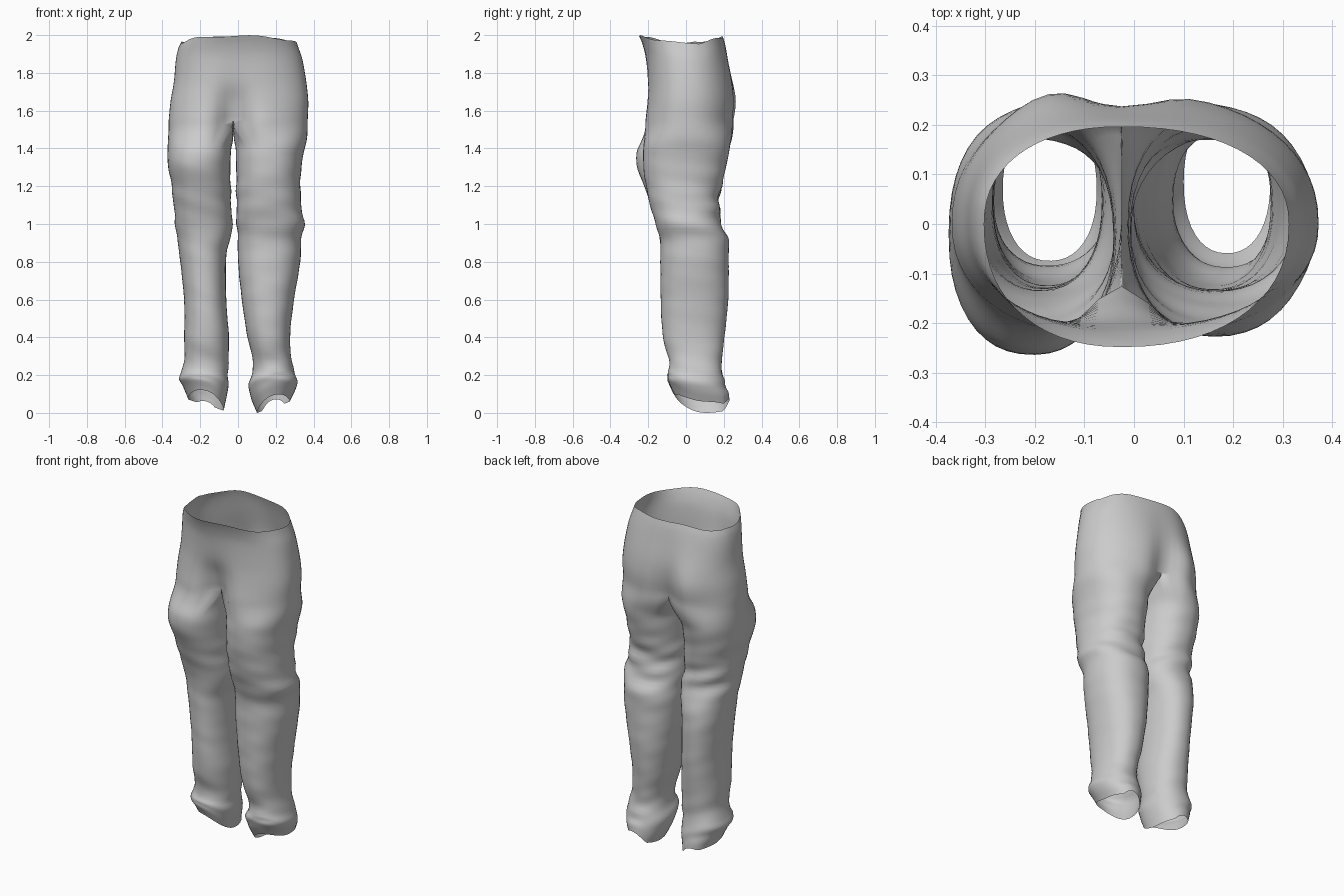
import bpy, bmesh
from math import sin, cos, pi, exp, radians, copysign

if "Cube" in bpy.data.objects:
    bpy.data.objects.remove(bpy.data.objects["Cube"])

H, B = 30, 12          # segments: half of the seat ring, crotch bridge
CROTCH = 1.55

# seat profile: z, left x, right x, front y, back y, front pinch, back pinch
SEAT = [(1.55, -.367, .369, -.232, .262, .46, .22),
        (1.65, -.357, .372, -.217, .266, .28, .14),
        (1.75, -.340, .362, -.210, .254, .08, .07),
        (1.90, -.328, .340, -.216, .222, 0, .02),
        (1.97, -.315, .320, -.235, .205, 0, 0),
        (2.00, -.302, .312, -.248, .196, 0, 0)]

# leg profiles: z, left x, right x, front y, back y
LEFT = [(0, -.265, -.075, -.075, .215), (.10, -.292, -.055, -.10, .21),
        (.17, -.316, -.05, -.10, .20), (.26, -.287, -.05, -.085, .19),
        (.40, -.285, -.048, -.115, .20), (.60, -.286, -.062, -.126, .22),
        (.85, -.312, -.06, -.134, .224), (.96, -.328, -.03, -.145, .20),
        (1.05, -.338, -.032, -.17, .178), (1.20, -.352, -.038, -.222, .19),
        (1.33, -.373, -.04, -.265, .214), (1.45, -.372, -.03, -.245, .24),
        (1.55, -.367, -.02, -.23, .262)]
RIGHT = [(0, .10, .275, -.06, .23), (.07, .07, .30, -.085, .225),
         (.15, .057, .316, -.10, .205), (.26, .08, .288, -.09, .19),
         (.40, .05, .276, -.122, .204), (.60, .02, .297, -.134, .224),
         (.80, 0, .330, -.136, .226), (.92, -.002, .336, -.138, .225),
         (1.0, -.008, .352, -.162, .19), (1.13, -.01, .333, -.198, .178),
         (1.30, -.01, .336, -.226, .213), (1.45, -.015, .362, -.226, .24),
         (1.55, -.02, .369, -.23, .258)]


def sample(rows, z):
    """Smooth (Hermite) interpolation of a profile table at height z."""
    z = min(max(z, rows[0][0]), rows[-1][0])
    i = next(k for k in range(len(rows) - 1) if z <= rows[k + 1][0])
    a, b = rows[i], rows[i + 1]
    p, q = rows[max(i - 1, 0)], rows[min(i + 2, len(rows) - 1)]
    h = b[0] - a[0]
    t = (z - a[0]) / h
    out = []
    for k in range(1, len(a)):
        m0 = (b[k] - p[k]) / (b[0] - p[0]) * h
        m1 = (q[k] - a[k]) / (q[0] - a[0]) * h
        out.append((2*t**3 - 3*t*t + 1)*a[k] + (t**3 - 2*t*t + t)*m0
                   + (3*t*t - 2*t**3)*b[k] + (t**3 - t*t)*m1)
    return out


def spow(v, e):
    return copysign(abs(v) ** e, v)


def bump(z, mid, width):
    return exp(-((z - mid) / width) ** 2)


def seat_ring(z):
    xl, xr, yf, yb, pf, pb = sample(SEAT, z)
    c = -.025
    pts = []
    for j in range(2 * H):
        t = -pi / 2 + pi * j / H
        x = c + spow(cos(t), .9) * (xr - c if cos(t) > 0 else c - xl)
        s = spow(sin(t), .9)
        y = s * (yb if s > 0 else -yf)
        y *= 1 - (pb if s > 0 else pf) * exp(-((x - c) / .085) ** 2)
        # fuller left buttock
        if s > 0:
            y += .018 * exp(-((x + .18) / .09) ** 2) * bump(z, 1.65, .13)
        # wavy waistband that dips at the hips
        dip = .036 * abs(cos(t)) ** 3 + .005 * (1 + sin(6 * t)) + .006 * (s > .3)
        pts.append((x, y, z - dip * max(0, (z - 1.75) / .25)))
    return pts


def leg_ring(rows, side, z, top):
    """Closed leg section, blended into the crotch loop near the top."""
    x0, x1, y0, y1 = sample(rows, z)
    cx, cy, rx, ry = (x0 + x1) / 2, (y0 + y1) / 2, (x1 - x0) / 2, (y1 - y0) / 2
    k = min(1, (CROTCH - z) / .17)
    k = k * k * (3 - 2 * k)
    pts = []
    for j in range(H + B):
        if j <= H:
            a = radians(-125 + 250 * j / H)
        else:
            a = radians(125 + 110 * (j - H) / B)
        if side < 0:
            a += pi
        # cloth folds: slanted behind the knee, bunched at the ankle
        ca, sa = cos(a), sin(a)
        amp = .045 * bump(z, 1.08, .14) * (.55 + .45 * sa) \
            + .03 * bump(z, .2, .1) + .006
        wave = .65 * sin(42 * z - 2.6 * side * ca + sa) \
            + .35 * sin(67 * z + 3.1 * ca + side * 2 * sa + 1)
        w = 1 - amp * .3 + amp * wave
        x = cx + rx * w * spow(ca, .9)
        y = cy + ry * w * spow(sa, .9)
        tx, ty, tz = top[j]
        # cuffs rise over the foot and towards the outer side
        rise = .09 * (max(0, .11 - y) / .2) ** 2 \
            + .03 * (1 + side * ca) + (.012 if side < 0 else 0) \
            + .04 * max(0, (y - .2) / .03)
        pts.append((tx + (x - tx) * k, ty + (y - ty) * k,
                    z + rise * max(0, 1 - z / .22) + (tz - CROTCH) * (1 - k)))
    return pts


bm = bmesh.new()


def add(pts):
    return [bm.verts.new(p) for p in pts]


def skin(upper, lower):
    n = len(upper)
    for j in range(n):
        bm.faces.new((lower[j], lower[(j + 1) % n], upper[(j + 1) % n], upper[j]))


# seat: waist down to the crotch
ring = add(seat_ring(2.0))
for i in range(1, 19):
    low = add(seat_ring(2.0 - (2.0 - CROTCH) * i / 18))
    skin(ring, low)
    ring = low

# crotch bridge from front to back, sagging in the middle
f, b = ring[0].co.copy(), ring[H].co.copy()
bridge = add([tuple(f.lerp(b, i / B))[:2] + (CROTCH - .04 * sin(pi * i / B),)
              for i in range(1, B)])

# legs, each starting from half of the seat ring plus the bridge
for side, rows in ((1, RIGHT), (-1, LEFT)):
    if side > 0:
        loop = ring[:H + 1] + bridge[::-1]
    else:
        loop = ring[H:] + [ring[0]] + bridge
    top = [tuple(v.co) for v in loop]
    for i in range(1, 71):
        low = add(leg_ring(rows, side, CROTCH * (1 - i / 70), top))
        skin(loop, low)
        loop = low

# stand on the ground
lowest = min(v.co.z for v in bm.verts)
for v in bm.verts:
    v.co.z -= lowest * max(0, 1 - v.co.z)

mesh = bpy.data.meshes.new("trousers")
bm.to_mesh(mesh)
bm.free()
obj = bpy.data.objects.new("trousers", mesh)
bpy.context.collection.objects.link(obj)
for p in mesh.polygons:
    p.use_smooth = True
